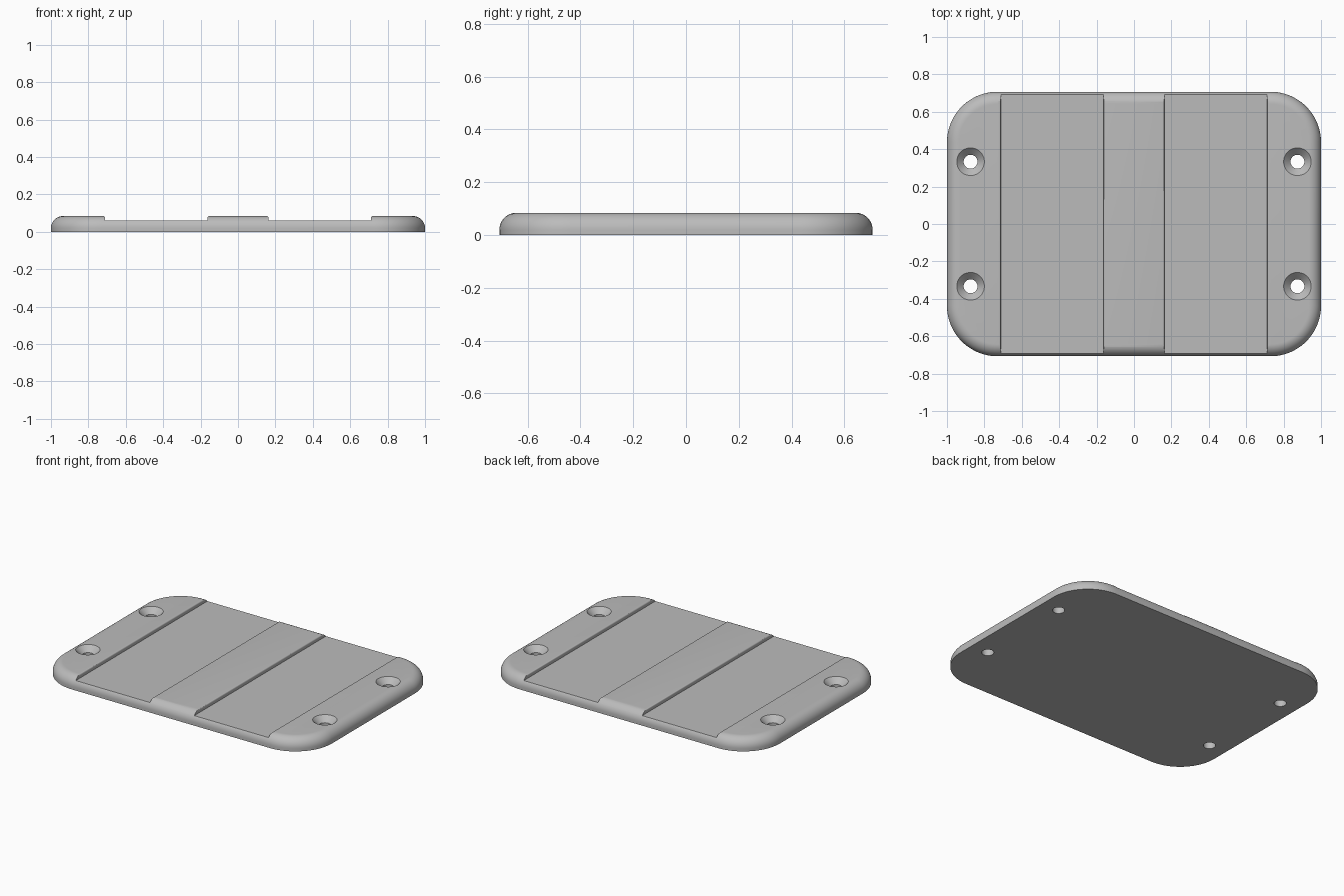
import bpy, bmesh, math
from mathutils import Vector

cube = bpy.data.objects.get("Cube")
if cube:
    bpy.data.objects.remove(cube, do_unlink=True)

HALF_X, HALF_Y, HEIGHT = 1.0, 0.707, 0.084
CORNER, FILLET = 0.27, 0.065
FLOOR_Z, LIP = 0.059, 0.01

grey = bpy.data.materials.new("plain_grey")
grey.use_nodes = True
colour = (0.5, 0.5, 0.5, 1)
grey.diffuse_color = colour
grey.node_tree.nodes["Principled BSDF"].inputs["Base Color"].default_value = colour


def arc(cx, cy, r, start, end, steps):
    """Points on an arc, angles in degrees."""
    angles = [math.radians(start + (end - start) * i / steps) for i in range(steps + 1)]
    return [(cx + r * math.cos(a), cy + r * math.sin(a)) for a in angles]


def loft(name, rings):
    """Closed solid through matching rings of points."""
    bm = bmesh.new()
    loops = [[bm.verts.new(p) for p in ring] for ring in rings]
    for low, high in zip(loops, loops[1:]):
        for i in range(len(low)):
            j = (i + 1) % len(low)
            bm.faces.new((low[i], low[j], high[j], high[i]))
    bm.faces.new(loops[0][::-1])
    bm.faces.new(loops[-1])
    bmesh.ops.recalc_face_normals(bm, faces=bm.faces)
    mesh = bpy.data.meshes.new(name)
    bm.to_mesh(mesh)
    bm.free()
    obj = bpy.data.objects.new(name, mesh)
    obj.data.materials.append(grey)
    bpy.context.collection.objects.link(obj)
    return obj


def outline(inset, z):
    """Rounded rectangle pulled in by inset."""
    cx, cy = HALF_X - CORNER, HALF_Y - CORNER
    points = []
    for k, (sx, sy) in enumerate([(1, 1), (-1, 1), (-1, -1), (1, -1)]):
        points += arc(sx * cx, sy * cy, CORNER - inset, 90 * k, 90 * k + 90, 20)
    return [(x, y, z) for x, y in points]


def circle(x, y, r, z):
    return [(px, py, z) for px, py in arc(x, y, r, 0, 360, 48)[:-1]]


# Plate with a rounded upper rim
rim = arc(FILLET, HEIGHT - FILLET, FILLET, 180, 90, 12)
plate = loft("base_plate", [outline(0, 0)] + [outline(i, z) for i, z in rim])

cutters = []
for side in (-1, 1):
    # Wide channels whose upper lips are softly rounded
    inner, outer = 0.163, 0.711
    profile = [(inner, FLOOR_Z), (outer, FLOOR_Z)]
    profile += arc(outer + LIP, HEIGHT - LIP, LIP, 180, 90, 5)
    profile += [(outer + LIP, HEIGHT + LIP), (inner - LIP, HEIGHT + LIP)]
    profile += arc(inner - LIP, HEIGHT - LIP, LIP, 90, 0, 5)
    cutters.append(loft("channel_cutter", [[(side * x, y, z) for x, z in profile] for y in (-1, 1)]))

    # Countersunk screw holes
    for end in (-1, 1):
        x, y = side * 0.874, end * 0.333
        bore, mouth, extra = 0.037, 0.074, 0.02
        levels = [(bore, -extra), (bore, HEIGHT - mouth + bore), (mouth + extra, HEIGHT + extra)]
        cutters.append(loft("screw_hole_cutter", [circle(x, y, r, z) for r, z in levels]))

bpy.ops.object.select_all(action="DESELECT")
plate.select_set(True)
bpy.context.view_layer.objects.active = plate
for cutter in cutters:
    cutter.hide_render = True
    mod = plate.modifiers.new("cut", "BOOLEAN")
    mod.operation, mod.solver, mod.object = "DIFFERENCE", "EXACT", cutter
    bpy.ops.object.modifier_apply(modifier=mod.name)
    bpy.data.objects.remove(cutter, do_unlink=True)

bpy.ops.object.shade_smooth_by_angle(angle=math.radians(30))
